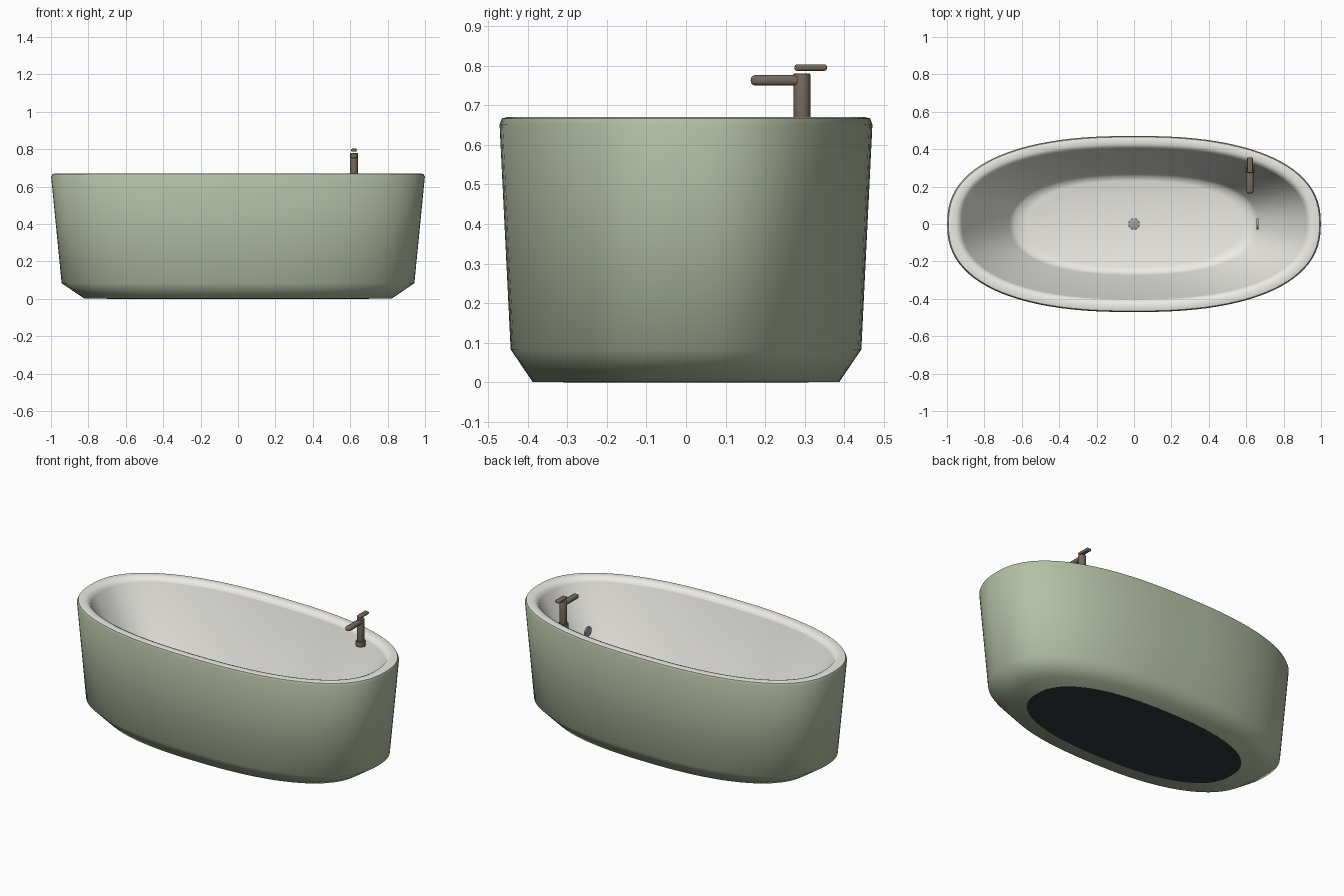
import bpy, bmesh, math

if "Cube" in bpy.data.objects:
    bpy.data.objects.remove(bpy.data.objects["Cube"])

def material(name, rgb):
    m = bpy.data.materials.new(name)
    m.diffuse_color = (*rgb, 1)
    m.use_nodes = True
    m.node_tree.nodes["Principled BSDF"].inputs["Base Color"].default_value = m.diffuse_color
    return m

GREEN = material("sage_enamel", (0.46, 0.53, 0.38))
WHITE = material("white_enamel", (0.84, 0.83, 0.78))
BRONZE = material("bronze", (0.18, 0.14, 0.11))
STEEL = material("steel", (0.36, 0.38, 0.38))
DARK = material("dark_base", (0.03, 0.035, 0.04))

def finish(name, bm, mat, angle=40):
    bmesh.ops.recalc_face_normals(bm, faces=bm.faces)
    me = bpy.data.meshes.new(name)
    bm.to_mesh(me)
    bm.free()
    me.materials.append(mat)
    me.shade_smooth()
    me.set_sharp_from_angle(angle=math.radians(angle))
    ob = bpy.data.objects.new(name, me)
    bpy.context.collection.objects.link(ob)
    return ob

def oval_loft(name, rings, mat, caps, angle=60, n=96, power=2.4):
    """Skin a stack of oval rings given as (half length, half width, height)."""
    bm = bmesh.new()
    loops = []
    for a, b, z in rings:
        loop = []
        for i in range(n):
            t = 2 * math.pi * i / n
            c, s = math.cos(t), math.sin(t)
            x = math.copysign(abs(c) ** (2 / power), c)
            y = math.copysign(abs(s) ** (2 / power), s)
            loop.append(bm.verts.new((a * x, b * y, z)))
        loops.append(loop)
    for lo, hi in zip(loops, loops[1:]):
        for i in range(n):
            j = (i + 1) % n
            bm.faces.new((lo[i], lo[j], hi[j], hi[i]))
    for k in caps:
        bm.faces.new(loops[k])
    return finish(name, bm, mat, angle)

def disc(name, r, depth, loc, mat, axis="Z", bevel=0.003):
    bm = bmesh.new()
    bmesh.ops.create_cone(bm, cap_ends=True, segments=32, radius1=r, radius2=r, depth=depth)
    rim = [e for e in bm.edges if abs(e.verts[0].co.z - e.verts[1].co.z) < 1e-6]
    bmesh.ops.bevel(bm, geom=rim, offset=bevel, segments=2, affect='EDGES', profile=0.5)
    ob = finish(name, bm, mat)
    ob.location = loc
    if axis == "X":
        ob.rotation_euler.y = math.pi / 2
    return ob

def rounded_bar(name, size, loc, mat, bevel):
    bm = bmesh.new()
    bmesh.ops.create_cube(bm, size=1)
    for v in bm.verts:
        v.co = [c * s for c, s in zip(v.co, size)]
    bmesh.ops.bevel(bm, geom=bm.edges[:], offset=bevel, segments=4, affect='EDGES', profile=0.5)
    ob = finish(name, bm, mat)
    ob.location = loc
    return ob

# Outer body: chamfered foot, flared wall, turned-in lip
oval_loft("tub_shell", [(0.82, 0.387, 0.0005), (0.943, 0.443, 0.083),
                        (0.999, 0.471, 0.652), (0.992, 0.465, 0.667)], GREEN, [0])

# Rolled rim
oval_loft("tub_rim", [(0.992, 0.465, 0.667), (0.978, 0.452, 0.670), (0.950, 0.428, 0.669),
                      (0.933, 0.412, 0.662), (0.922, 0.403, 0.645)], WHITE, [])

# Inner basin: straight sloping wall blending into a shallow floor
oval_loft("basin", [(0.922, 0.403, 0.645), (0.665, 0.273, 0.165), (0.635, 0.258, 0.135),
                    (0.57, 0.23, 0.125)], WHITE, [3], 80)

# Dark base under the tub
oval_loft("base_pad", [(0.70, 0.31, 0.0), (0.70, 0.31, 0.02)], DARK, [0, 1], 30)

# Drain and overflow
disc("drain", 0.03, 0.012, (0, 0, 0.126), STEEL)
disc("overflow_cover", 0.03, 0.012, (0.66, 0, 0.47), STEEL, "X")

# Tap
TX, TY = 0.62, 0.293
disc("tap_flange", 0.028, 0.03, (TX, TY, 0.63), BRONZE)
disc("tap_column", 0.021, 0.16, (TX, TY, 0.70), BRONZE, bevel=0.002)
rounded_bar("tap_spout", (0.036, 0.137, 0.026), (TX, 0.232, 0.763), BRONZE, 0.011)
rounded_bar("tap_handle", (0.030, 0.082, 0.016), (TX, 0.315, 0.795), BRONZE, 0.0065)
